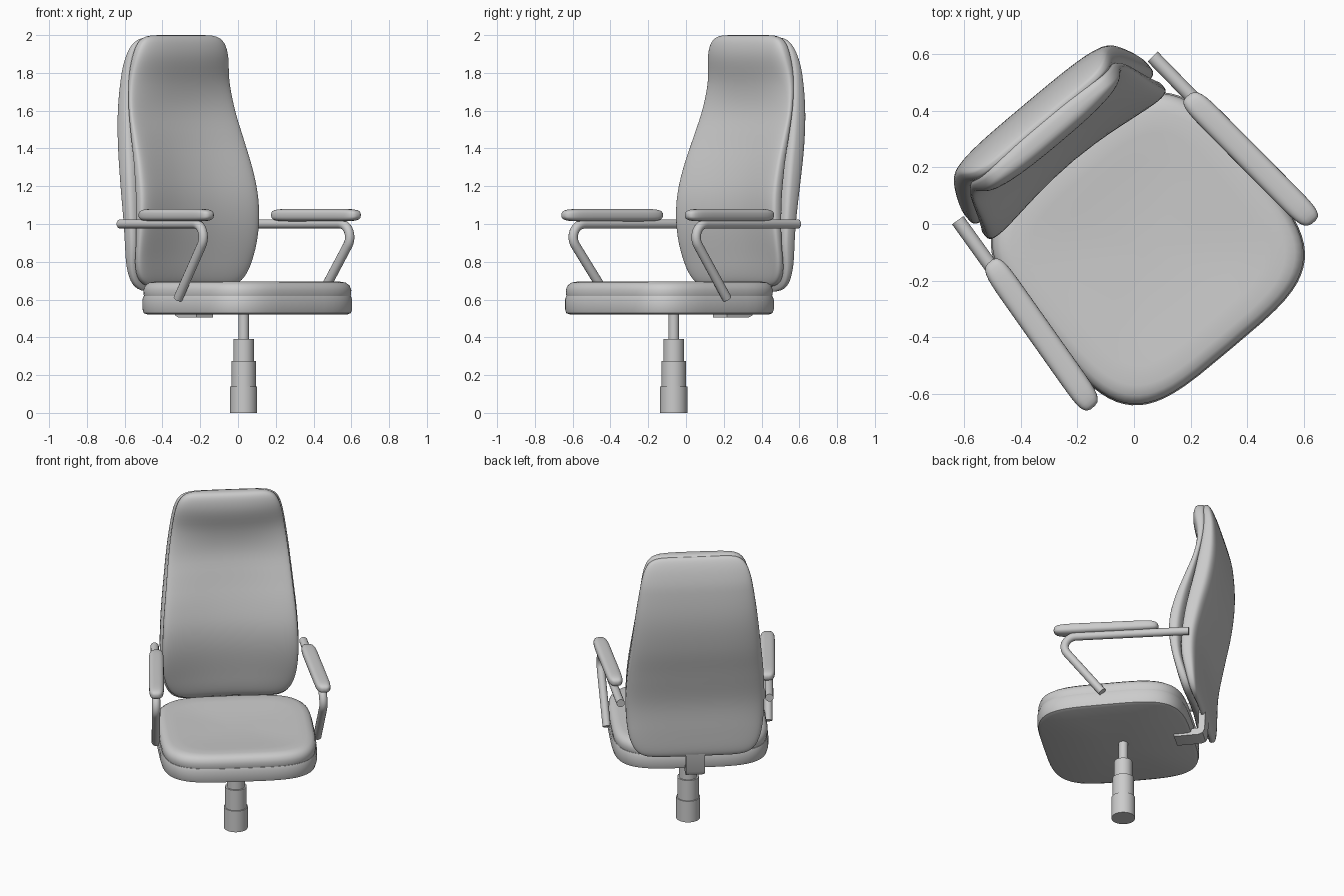
import bpy, bmesh, math

if "Cube" in bpy.data.objects:
    bpy.data.objects.remove(bpy.data.objects["Cube"])

TURN, PLACE = math.radians(40), (0.03, -0.065, 0)   # whole chair is turned in plan
N = 64


def place(ob):
    ob.location = PLACE
    ob.rotation_euler = (0, 0, TURN)
    bpy.context.collection.objects.link(ob)
    return ob


def finish(name, bm, angle=40):
    bmesh.ops.recalc_face_normals(bm, faces=bm.faces)
    me = bpy.data.meshes.new(name)
    bm.to_mesh(me)
    bm.free()
    me.shade_smooth()
    me.set_sharp_from_angle(angle=math.radians(angle))
    return place(bpy.data.objects.new(name, me))


def loft(name, rings, angle=40):
    bm = bmesh.new()
    loops = [[bm.verts.new(p) for p in ring] for ring in rings]
    for a, b in zip(loops, loops[1:]):
        n = len(a)
        for i in range(n):
            bm.faces.new((a[i], a[(i + 1) % n], b[(i + 1) % n], b[i]))
    bm.faces.new(loops[0])
    bm.faces.new(loops[-1])
    return finish(name, bm, angle)


def superellipse(n, count=N):
    out = []
    for i in range(count):
        t = 2 * math.pi * i / count
        c, s = math.cos(t), math.sin(t)
        out.append((math.copysign(abs(c) ** (2 / n), c), math.copysign(abs(s) ** (2 / n), s)))
    return out


def curve_at(table, x):
    # smooth interpolation through (x, value) pairs
    x = min(max(x, table[0][0]), table[-1][0])
    i = max(k for k in range(len(table) - 1) if table[k][0] <= x)

    def slope(k):
        a, b = table[max(k - 1, 0)], table[min(k + 1, len(table) - 1)]
        return (b[1] - a[1]) / (b[0] - a[0])
    (x0, y0), (x1, y1) = table[i], table[i + 1]
    h = x1 - x0
    t = (x - x0) / h
    return ((2*t**3 - 3*t*t + 1) * y0 + (t**3 - 2*t*t + t) * h * slope(i)
            + (3*t*t - 2*t**3) * y1 + (t**3 - t*t) * h * slope(i + 1))


def mirror(ob):
    ob.modifiers.new("mirror", 'MIRROR').use_axis = (True, False, False)


# Seat: stacked rounded-square rings of (inset, height)
def seat_part(name, levels):
    loft(name, [[(x * (0.475 - d), y * (0.46 - d) - 0.03, z) for x, y in superellipse(4)]
                for d, z in levels])


seat_part("seat_shell", [(0.4, 0.52), (0.025, 0.52), (0.006, 0.528), (0, 0.55), (0, 0.60),
                         (0.006, 0.618), (0.02, 0.622), (0.4, 0.622)])
seat_part("seat_cushion", [(0.4, 0.60), (0.012, 0.60), (0.006, 0.625), (0.004, 0.65), (0.012, 0.675),
                           (0.03, 0.69), (0.06, 0.696), (0.12, 0.694), (0.2, 0.688), (0.3, 0.683),
                           (0.4, 0.68), (0.45, 0.68)])

# Backrest: height tables for half width and for depth behind the column
WIDTH = [(0.64, 0.39), (0.8, 0.41), (1.0, 0.42), (1.2, 0.412), (1.4, 0.392), (1.6, 0.37),
         (1.8, 0.345), (2.0, 0.325)]
REAR = [(0.64, 0.52), (0.8, 0.525), (1.0, 0.535), (1.2, 0.575), (1.4, 0.62), (1.6, 0.642),
        (1.8, 0.632), (1.9, 0.61), (2.0, 0.575)]
SEAM = [(0.64, 0.46), (0.75, 0.43), (0.9, 0.395), (1.1, 0.40), (1.3, 0.43), (1.5, 0.475),
        (1.8, 0.53), (2.0, 0.525)]
FRONT = [(0.64, 0.41), (0.8, 0.365), (1.0, 0.32), (1.15, 0.318), (1.3, 0.355), (1.45, 0.415),
         (1.6, 0.475), (1.75, 0.495), (1.9, 0.465), (2.0, 0.46)]
HOLLOW = [(0.64, 0.02), (1.0, 0.06), (1.3, 0.06), (1.6, 0.02), (1.8, -0.01), (2.0, 0)]


def back_part(name, z0, z1, rear, front, inset, hollow, n):
    rings, rows = [], 48
    for j in range(rows + 1):
        q = -math.cos(math.pi * (0.01 + 0.98 * j / rows))
        z = (z0 + z1) / 2 + q * (z1 - z0) / 2
        w = (curve_at(WIDTH, z) - inset) * (1 - abs(q) ** 8) ** (1 / 8)
        thick = (1 - abs(q) ** 22) ** (1 / 3)
        yr, yf = curve_at(rear, z), curve_at(front, z)
        mid, half = (yr + yf) / 2, (yr - yf) / 2 * thick
        dip = curve_at(HOLLOW, z) * hollow
        rings.append([(x * w, mid + y * half + (dip * (1 - x * x) if y < 0 else 0), z)
                      for x, y in superellipse(n)])
    loft(name, rings, 60)


back_part("backrest_shell", 0.64, 1.99, REAR, SEAM, 0, 1, 3.6)
DEEP = [(z, y + 0.045) for z, y in SEAM]
back_part("backrest_cushion", 0.665, 2.0, DEEP, FRONT, 0.008, 1, 3.2)

# Armrest pads, splayed slightly outward toward the front
rings = []
for j in range(25):
    q = -math.cos(math.pi * (0.015 + 0.97 * j / 24))
    v = 0.02 + 0.315 * q
    f = (1 - abs(q) ** 10) ** (1 / 3)
    rings.append([(0.483 + 0.083 * (v - 0.02) + x * 0.045 * f, -v, 1.047 + z * 0.033 * f)
                  for x, z in superellipse(2.8, 32)])
mirror(loft("armrest_pad", rings, 60))

# Armrest tubes: straight run, rounded bend, then down to the seat side
path = [(-0.48, 1.0)]
for k in range(13):
    a = math.radians(90 - 128 * k / 12)
    path.append((0.2 + 0.07 * math.cos(a), 0.93 + 0.07 * math.sin(a)))
path.append((0.042, 0.605))
cu = bpy.data.curves.new("armrest_tube", 'CURVE')
cu.dimensions = '3D'
cu.bevel_depth = 0.025
cu.bevel_resolution = 5
cu.use_fill_caps = True
sp = cu.splines.new('POLY')
sp.points.add(len(path) - 1)
for p, (v, z) in zip(sp.points, path):
    p.co = (0.45 + 0.075 * (v + 0.48), -v, z, 1)
sp.use_smooth = True
mirror(place(bpy.data.objects.new("armrest_tube", cu)))

# Stepped gas column
steps = [(0.072, 0, 0.14), (0.065, 0.14, 0.275), (0.055, 0.275, 0.39), (0.028, 0.39, 0.53)]
circle = superellipse(2, 40)
loft("column", [[(x * r, y * r, z) for x, y in circle] for r, a, b in steps for z in (a, b)], 30)

# Bent bracket joining seat and backrest
profile = [(0.32, 0.505), (0.47, 0.505), (0.495, 0.515), (0.508, 0.54), (0.515, 0.72),
           (0.475, 0.72), (0.468, 0.55), (0.32, 0.545)]
loft("back_bracket", [[(x, y, z) for y, z in profile] for x in (-0.057, 0.057)], 30)
